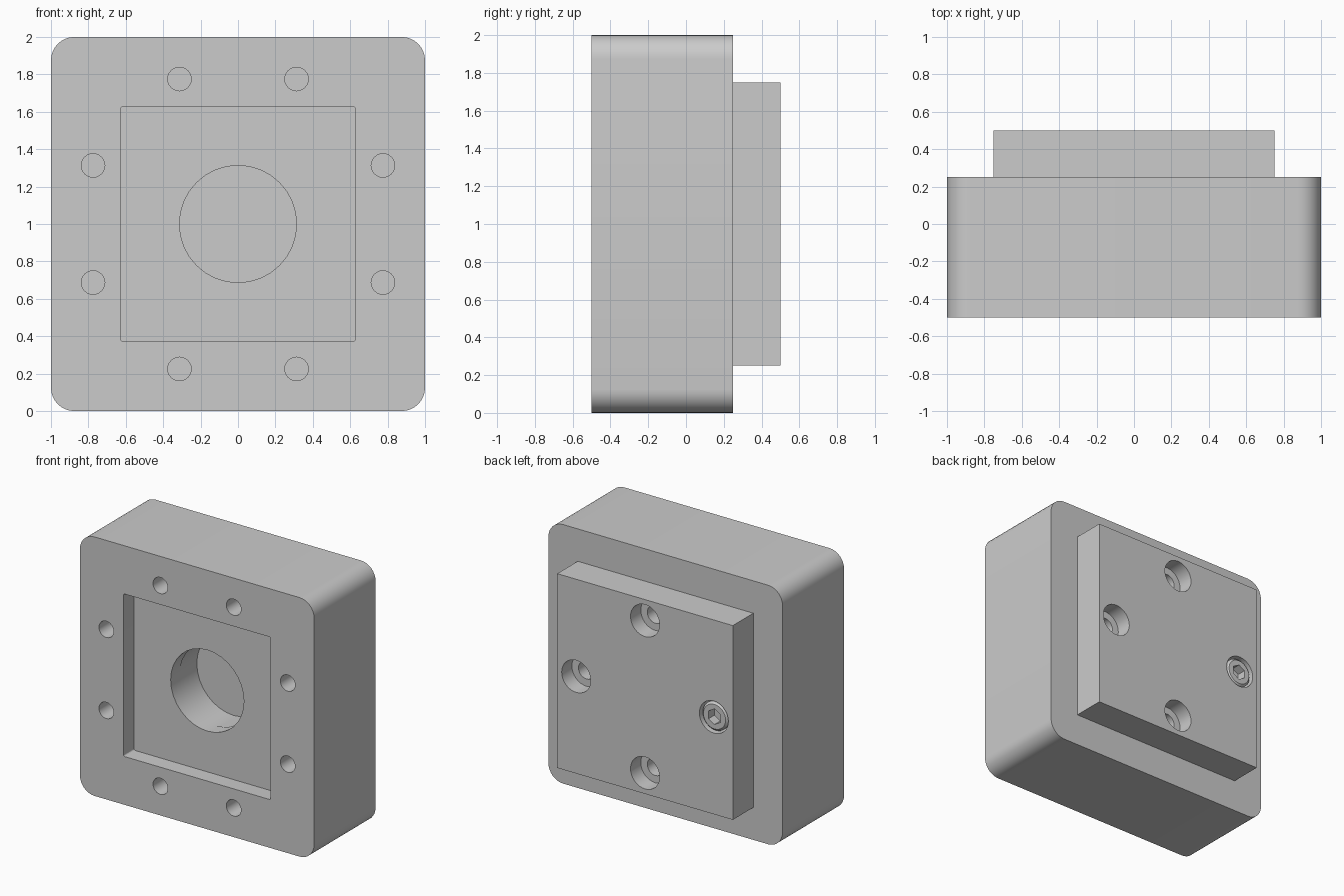
import bpy, bmesh
from math import pi, cos, sin
from mathutils import Matrix, Vector

cube = bpy.data.objects.get("Cube")
if cube:
    bpy.data.objects.remove(cube, do_unlink=True)

grey = bpy.data.materials.new("machined grey")
grey.use_nodes = True
colour = (0.6, 0.6, 0.6, 1)
grey.diffuse_color = colour
grey.node_tree.nodes["Principled BSDF"].inputs["Base Color"].default_value = colour

MID = 1.0        # height of the centre axis
FRONT, SEAT, BACK = -0.5, 0.25, 0.5


def finish(name, bm):
    bmesh.ops.recalc_face_normals(bm, faces=bm.faces)
    mesh = bpy.data.meshes.new(name)
    bm.to_mesh(mesh)
    bm.free()
    mesh.materials.append(grey)
    obj = bpy.data.objects.new(name, mesh)
    bpy.context.collection.objects.link(obj)
    return obj


def block(name, size, y0, y1, radius=0, segments=8):
    """Square block along y, with its four long edges rounded."""
    bm = bmesh.new()
    bmesh.ops.create_cube(bm, size=1)
    bmesh.ops.scale(bm, vec=(size, y1 - y0, size), verts=bm.verts)
    bmesh.ops.translate(bm, vec=(0, (y0 + y1) / 2, MID), verts=bm.verts)
    if radius:
        long_edges = [e for e in bm.edges
                      if abs(e.verts[0].co.y - e.verts[1].co.y) > 0.01]
        bmesh.ops.bevel(bm, geom=long_edges, offset=radius, segments=segments,
                        profile=0.5, affect='EDGES')
    return finish(name, bm)


def rod(name, x, z, radius, y0, y1, sides=32, tip=None):
    """Cylinder along y from y0 to y1; tip is the radius at y1."""
    bm = bmesh.new()
    bmesh.ops.create_cone(bm, cap_ends=True, segments=sides, radius1=radius,
                          radius2=radius if tip is None else tip, depth=y1 - y0,
                          matrix=Matrix.Translation((x, (y0 + y1) / 2, z))
                          @ Matrix.Rotation(-pi / 2, 4, 'X'))
    return finish(name, bm)


def cut(obj, cutters):
    for c in cutters:
        c.hide_render = True
        mod = obj.modifiers.new("cut", 'BOOLEAN')
        mod.operation, mod.solver, mod.object = 'DIFFERENCE', 'EXACT', c
        graph = bpy.context.evaluated_depsgraph_get()
        mesh = bpy.data.meshes.new_from_object(obj.evaluated_get(graph))
        obj.modifiers.clear()
        obj.data = mesh
        bpy.data.objects.remove(c, do_unlink=True)


def smooth(obj):
    bpy.ops.object.select_all(action='DESELECT')
    obj.select_set(True)
    bpy.context.view_layer.objects.active = obj
    bpy.ops.object.shade_smooth_by_angle(angle=pi / 6)


# Housing with square pocket and stepped central bore
housing = block("housing", 2, FRONT, SEAT, 0.125)
cutters = [block("pocket_cutter", 1.255, FRONT - 0.1, FRONT + 0.125, 0.012, 3),
           rod("bore_cutter", 0, MID, 0.313, FRONT, -0.26),
           rod("inner_bore_cutter", 0, MID, 0.317, -0.265, -0.05)]

# Eight blind holes in the front rim
for side in (-1, 1):
    for offset in (-0.313, 0.313):
        for x, z in ((offset, side * 0.775), (side * 0.775, offset)):
            cutters.append(rod("rim_hole_cutter", x, MID + z, 0.063,
                               FRONT - 0.1, -0.1, 24))

# Four bolt positions on the back
bolts = [Vector((0.588 * cos(i * pi / 2), MID + 0.588 * sin(i * pi / 2)))
         for i in range(4)]
cutters += [rod("thread_cutter", b.x, b.y, 0.063, 0, SEAT + 0.1, 24) for b in bolts]
cut(housing, cutters)
smooth(housing)

# Mounting plate with counterbored holes
plate = block("back_plate", 1.5, SEAT, BACK)
cutters = []
for b in bolts:
    cutters.append(rod("clearance_cutter", b.x, b.y, 0.068, SEAT - 0.1, BACK, 24))
    cutters.append(rod("counterbore_cutter", b.x, b.y, 0.124, 0.375, BACK + 0.1))
cut(plate, cutters)
smooth(plate)

# One socket screw, in the hole on the -x side
sx, sz = bolts[2]
head = rod("screw_head", sx, sz, 0.112, 0.375, 0.475)
cut(head, [rod("hex_cutter", sx, sz, 0.06, 0.42, BACK + 0.1, 6)])
smooth(head)
rim = rod("screw_head_chamfer", sx, sz, 0.112, 0.475, 0.492, tip=0.095)
cut(rim, [rod("hex_cutter", sx, sz, 0.06, 0.42, BACK + 0.1, 6)])
smooth(rim)
smooth(rod("screw_shank", sx, sz, 0.06, 0.01, 0.38, 24))
